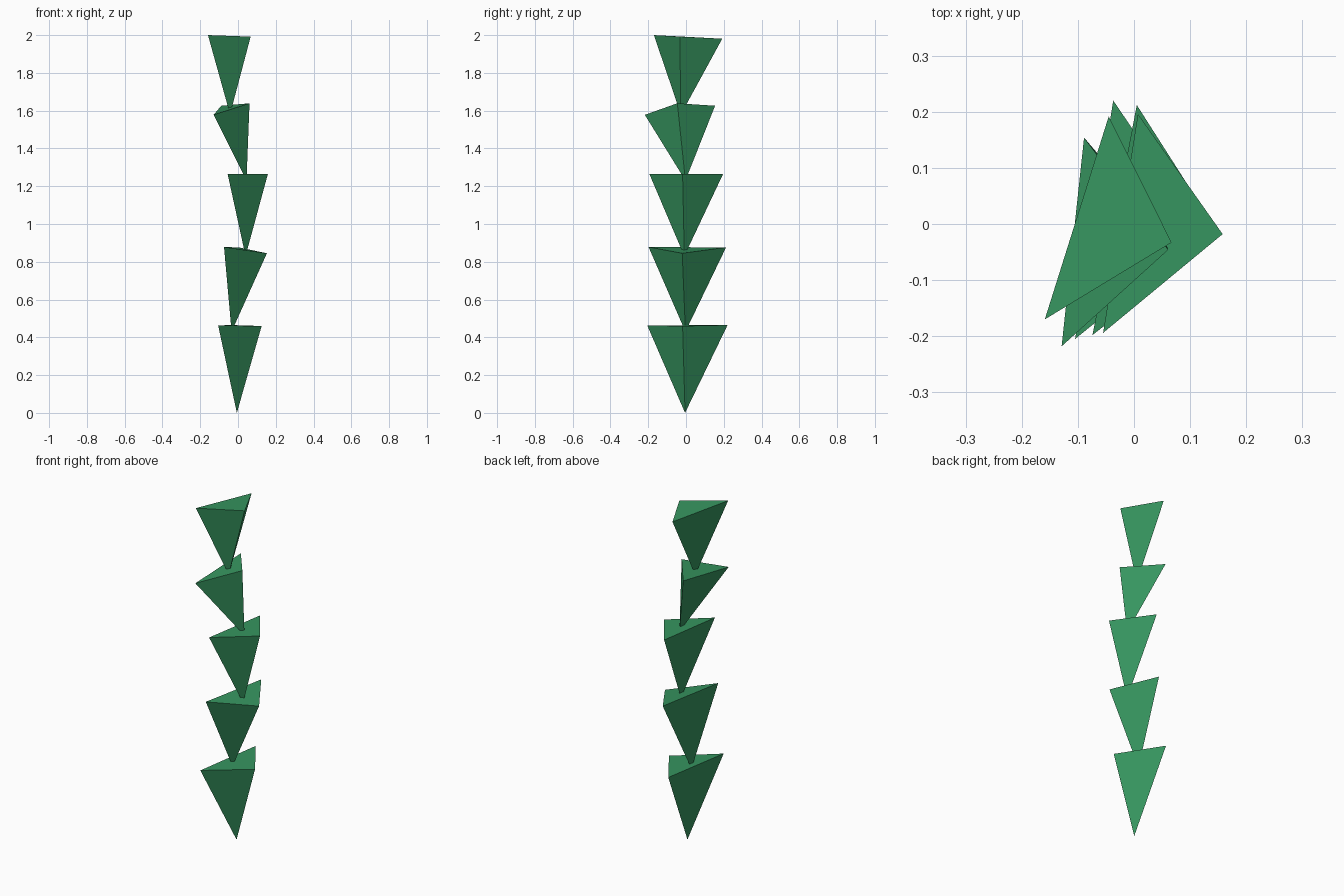
import bpy, bmesh

if "Cube" in bpy.data.objects:
    bpy.data.objects.remove(bpy.data.objects["Cube"])

green = bpy.data.materials.new("leaf_green")
green.diffuse_color = (0.037, 0.30, 0.115, 1)
green.use_nodes = True
green.node_tree.nodes["Principled BSDF"].inputs["Base Color"].default_value = green.diffuse_color


def spike(name, tip, front_left, right, back):
    """Inverted three-sided pyramid: pointed tip below, triangular cap on top."""
    bm = bmesh.new()
    t, a, b, c = (bm.verts.new(p) for p in (tip, front_left, right, back))
    for face in ((a, b, c), (t, b, a), (t, c, b), (t, a, c)):
        bm.faces.new(face)
    bmesh.ops.recalc_face_normals(bm, faces=bm.faces)
    mesh = bpy.data.meshes.new(name)
    bm.to_mesh(mesh)
    bm.free()
    mesh.materials.append(green)
    obj = bpy.data.objects.new(name, mesh)
    bpy.context.collection.objects.link(obj)
    return obj


# Stacked segments, bottom to top; each tip sinks into the cap below
segments = [
    ((-0.006, -0.005, 0.0), (-0.105, -0.205, 0.463), (0.125, -0.018, 0.460), (-0.037, 0.220, 0.465)),
    ((-0.034, -0.003, 0.43), (-0.074, -0.198, 0.878), (0.153, -0.020, 0.845), (0.005, 0.212, 0.876)),
    ((0.040, -0.009, 0.83), (-0.055, -0.194, 1.265), (0.158, -0.018, 1.264), (0.007, 0.196, 1.264)),
    ((0.045, -0.003, 1.23), (-0.129, -0.218, 1.578), (0.061, -0.046, 1.639), (-0.089, 0.154, 1.626)),
    ((-0.042, -0.027, 1.58), (-0.159, -0.170, 2.0), (0.067, -0.033, 1.992), (-0.045, 0.192, 1.981)),
]
for i, points in enumerate(segments, 1):
    spike(f"stem_segment_{i}", *points)
